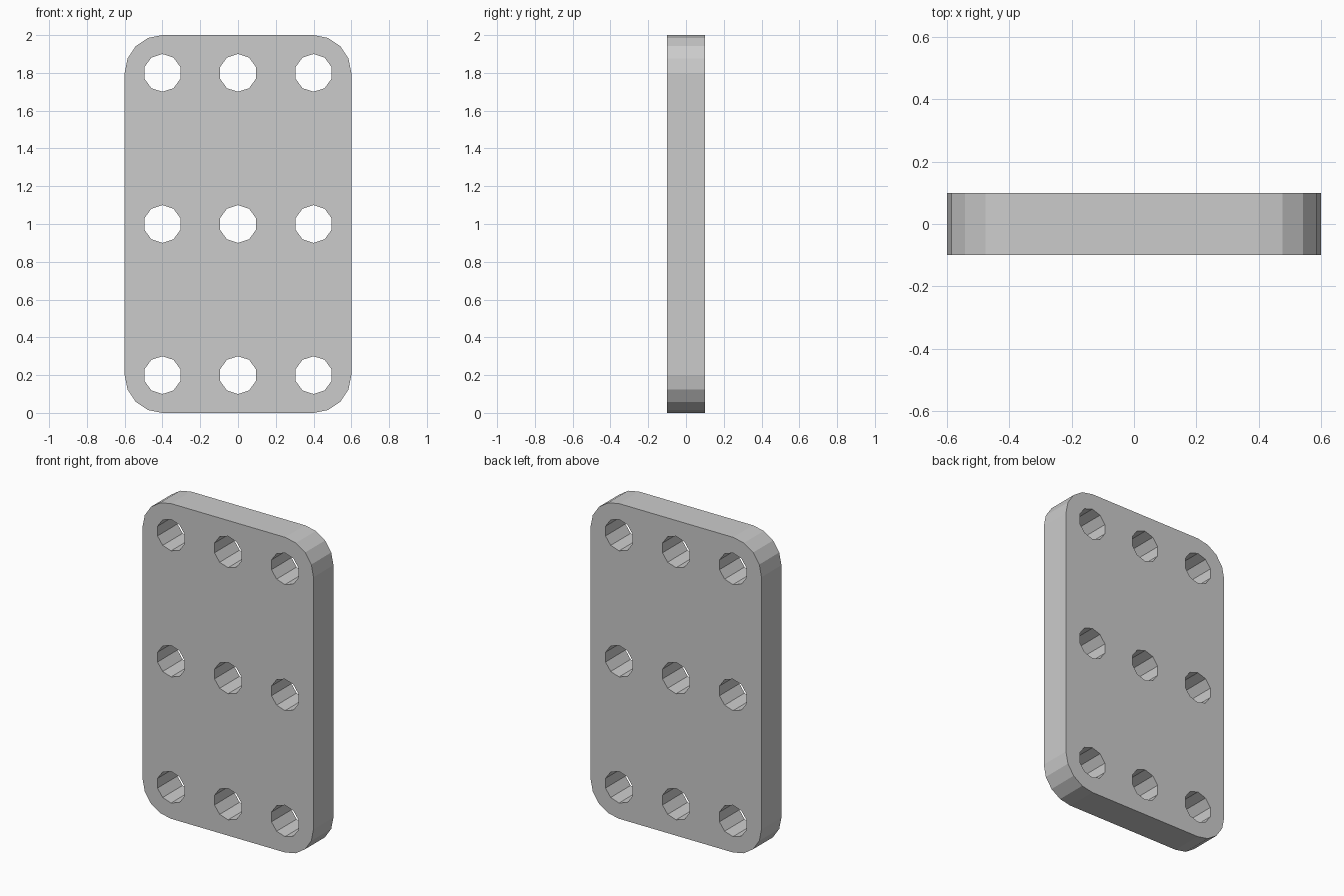
import bpy, bmesh
from math import pi, cos, sin

if "Cube" in bpy.data.objects:
    bpy.data.objects.remove(bpy.data.objects["Cube"])

W, H, T = 0.6, 2.0, 0.1        # half width, height, half thickness
CORNER, HOLE = 0.2, 0.1        # corner and hole radii


def arc(cx, cz, r, start, sweep, count, closed=False):
    steps = count if closed else count + 1
    return [(cx + r * cos(start + sweep * i / count),
             cz + r * sin(start + sweep * i / count)) for i in range(steps)]


def add_loop(bm, points):
    verts = [bm.verts.new((x, -T, z)) for x, z in points]
    for a, b in zip(verts, verts[1:] + verts[:1]):
        bm.edges.new((a, b))


bm = bmesh.new()

# Rounded plate outline
outline = []
corners = [(1, H - CORNER), (-1, H - CORNER), (-1, CORNER), (1, CORNER)]
for i, (side, cz) in enumerate(corners):
    outline += arc(side * (W - CORNER), cz, CORNER, i * pi / 2, pi / 2, 4)
add_loop(bm, outline)

# Three by three grid of round holes
for x in (-0.4, 0, 0.4):
    for z in (0.2, 1.0, 1.8):
        add_loop(bm, arc(x, z, HOLE, pi / 2, 2 * pi, 10, closed=True))

# Fill the front face around the holes and extrude it to the back
bmesh.ops.triangle_fill(bm, edges=bm.edges[:], use_beauty=True, normal=(0, -1, 0))
back = bmesh.ops.extrude_face_region(bm, geom=bm.faces[:], use_keep_orig=True)
bmesh.ops.translate(bm, vec=(0, 2 * T, 0),
                    verts=[g for g in back["geom"] if isinstance(g, bmesh.types.BMVert)])
bmesh.ops.recalc_face_normals(bm, faces=bm.faces[:])

mesh = bpy.data.meshes.new("perforated_plate")
bm.to_mesh(mesh)
bm.free()
plate = bpy.data.objects.new("perforated_plate", mesh)
bpy.context.collection.objects.link(plate)
